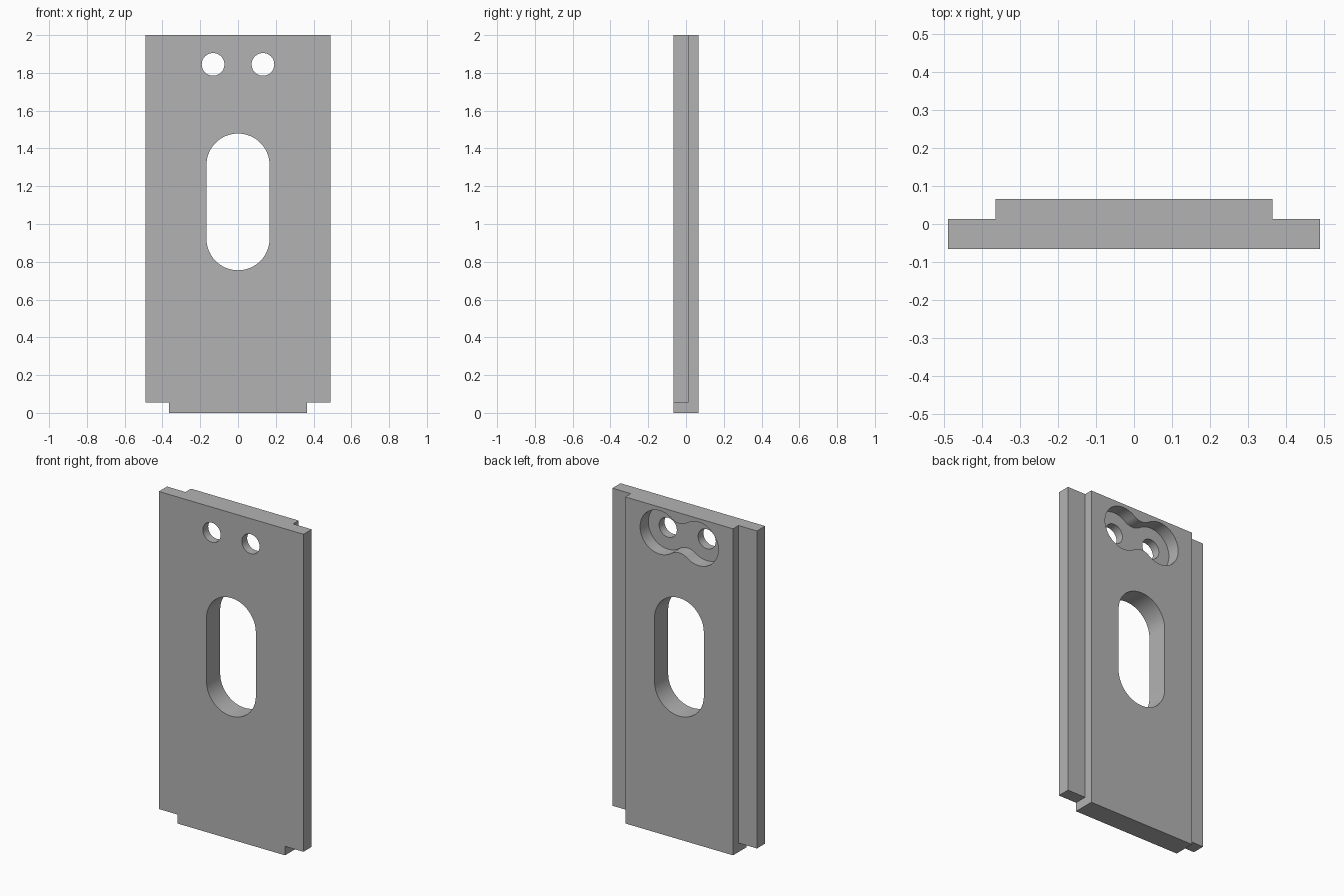
import bpy, bmesh
from math import pi, sqrt, atan2, cos, sin

cube = bpy.data.objects.get("Cube")
if cube:
    bpy.data.objects.remove(cube, do_unlink=True)

FRONT, LEDGE, BACK = -0.066, 0.013, 0.066
HALF_W, RAISED_W = 0.49, 0.365
HOLE_X, HOLE_Z = 0.132, 1.845

grey = bpy.data.materials.new("plain grey")
grey.use_nodes = True
colour = (0.45, 0.45, 0.45, 1)
grey.diffuse_color = colour
grey.node_tree.nodes["Principled BSDF"].inputs["Base Color"].default_value = colour


def arc(cx, cz, r, start, end, steps=24):
    """Points along an arc, without the last one."""
    return [(cx + r * cos(start + (end - start) * i / steps),
             cz + r * sin(start + (end - start) * i / steps)) for i in range(steps)]


def slab(name, outline, y0, y1):
    """Extrude an x-z outline from y0 to y1."""
    bm = bmesh.new()
    face = bm.faces.new([bm.verts.new((x, y0, z)) for x, z in outline])
    new = bmesh.ops.extrude_face_region(bm, geom=[face])["geom"]
    verts = [v for v in new if isinstance(v, bmesh.types.BMVert)]
    bmesh.ops.translate(bm, verts=verts, vec=(0, y1 - y0, 0))
    bmesh.ops.recalc_face_normals(bm, faces=bm.faces)
    mesh = bpy.data.meshes.new(name)
    bm.to_mesh(mesh)
    bm.free()
    mesh.materials.append(grey)
    obj = bpy.data.objects.new(name, mesh)
    bpy.context.collection.objects.link(obj)
    return obj


def rect(x0, x1, z0, z1):
    return [(x0, z0), (x1, z0), (x1, z1), (x0, z1)]


def cut(target, cutter):
    """Subtract the cutter, then discard it."""
    mod = target.modifiers.new("cut", "BOOLEAN")
    mod.operation, mod.solver, mod.object = "DIFFERENCE", "EXACT", cutter
    bpy.ops.object.modifier_apply(modifier=mod.name)
    bpy.data.objects.remove(cutter, do_unlink=True)


# Full block
plate = slab("plate", rect(-HALF_W, HALF_W, 0, 2), FRONT, BACK)
bpy.context.view_layer.objects.active = plate
plate.select_set(True)

# Rear side rebates, bottom corner notches and screw holes
for s in (-1, 1):
    cut(plate, slab("rebate", rect(s * RAISED_W, s * 0.6, -0.1, 2.1), LEDGE, 0.2))
    cut(plate, slab("notch", rect(s * RAISED_W, s * 0.6, -0.1, 0.055), -0.2, 0.2))
    cut(plate, slab("hole", arc(s * HOLE_X, HOLE_Z, 0.06, 0, 2 * pi, 48), -0.2, 0.2))

# Long slot
slot = arc(0, 1.312, 0.167, 0, pi, 32) + [(-0.167, 1.312)]
slot += arc(0, 0.922, 0.167, pi, 2 * pi, 32) + [(0.167, 0.922)]
cut(plate, slab("slot", slot, -0.2, 0.2))

# Waisted pocket around the screw holes, from the back
lobe, fillet = 0.133, 0.09
h = sqrt((lobe + fillet) ** 2 - HOLE_X ** 2)
a = atan2(h, -HOLE_X)
pocket = (arc(HOLE_X, HOLE_Z, lobe, -a, a, 40)
          + arc(0, HOLE_Z + h, fillet, a - pi, -a, 16)
          + arc(-HOLE_X, HOLE_Z, lobe, pi - a, pi + a, 40)
          + arc(0, HOLE_Z - h, fillet, a, pi - a, 16))
cut(plate, slab("pocket", pocket, -0.014, 0.2))

bpy.ops.object.shade_smooth_by_angle()
